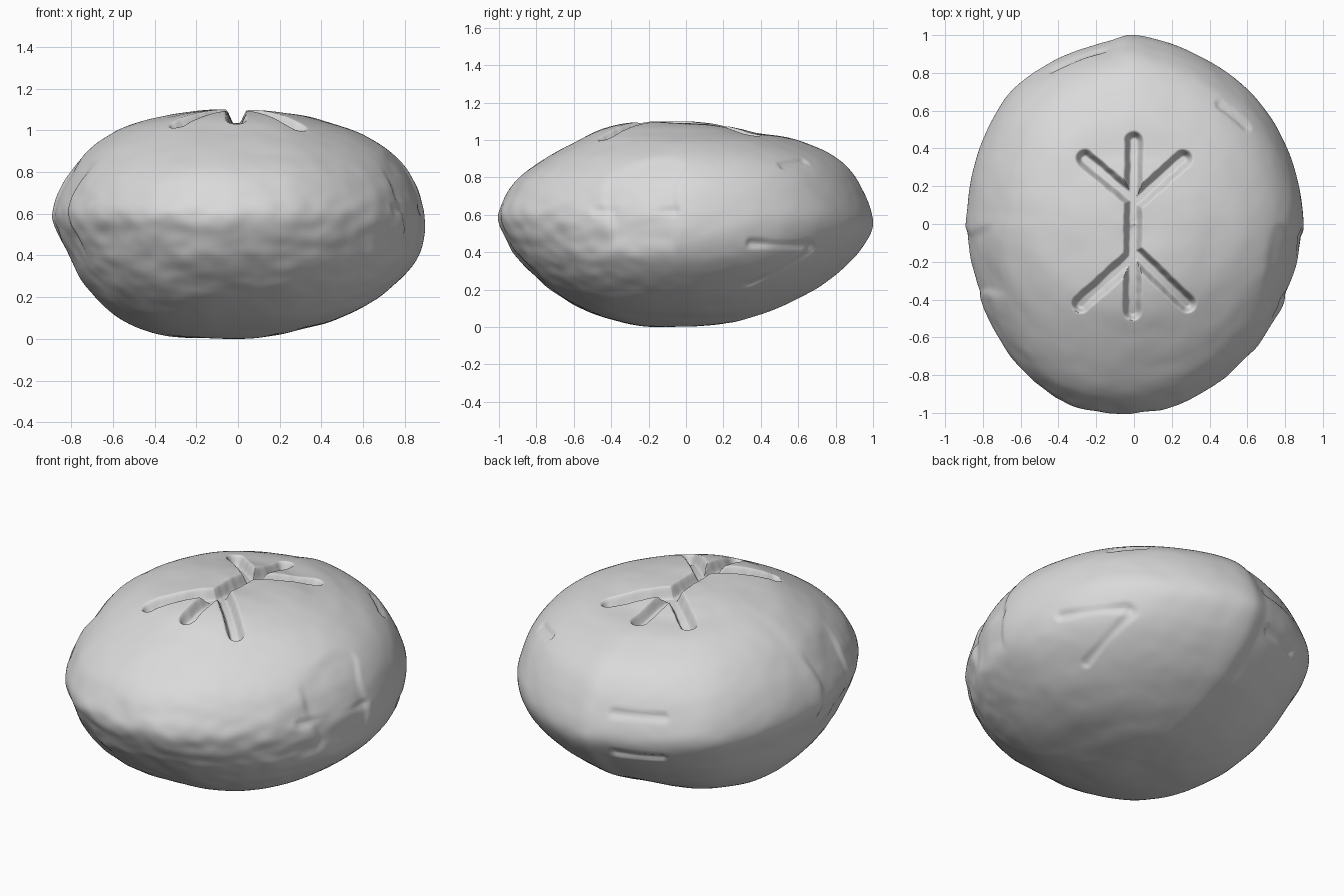
import bpy
import bmesh
import math
from mathutils import Vector, noise

cube = bpy.data.objects.get("Cube")
if cube:
    bpy.data.objects.remove(cube, do_unlink=True)

MID = 0.57          # height the outlines are measured around
CENTRE = Vector((0, 0, MID))
STEPS = 720

# Outlines of the pebble: across (x, z), along (y, z) and plan (x, y)
ACROSS = [(-.89, .6), (-.82, .42), (-.72, .24), (-.57, .1), (-.2, .005), (0, .005),
          (.3, .045), (.5, .105), (.7, .22), (.85, .37), (.89, .48), (.885, .64),
          (.8, .83), (.6, .98), (.4, 1.05), (.1, 1.09), (-.1, 1.1), (-.35, 1.07),
          (-.6, .99), (-.75, .87)]
ALONG = [(-1, .6), (-.965, .49), (-.88, .36), (-.78, .255), (-.6, .125), (-.35, .03),
         (0, .005), (.3, .04), (.55, .13), (.78, .265), (.93, .41), (1, .55), (.96, .7),
         (.85, .87), (.6, 1), (.36, 1.045), (0, 1.09), (-.22, 1.1), (-.46, 1.055),
         (-.6, .985), (-.75, .9), (-.9, .785), (-.965, .69)]
PLAN = [(.89, 0), (.85, .27), (.77, .48), (.6, .71), (.4, .86), (.16, .965), (-.02, 1),
        (-.14, .965), (-.45, .85), (-.66, .69), (-.81, .42), (-.88, .1), (-.89, -.03),
        (-.85, -.27), (-.77, -.5), (-.6, -.76), (-.4, -.92), (-.2, -.995), (.1, -.99),
        (.3, -.93), (.55, -.75), (.75, -.49), (.86, -.23)]


def polar_curve(points, centre):
    """Smooth closed curve through points, as a radius for each angle."""
    full = 2 * math.pi
    knots = sorted((math.atan2(v - centre, u) % full, math.hypot(u, v - centre))
                   for u, v in points)
    n = len(knots)

    def knot(i):
        a, r = knots[i % n]
        return a + full * (i // n), r

    def slope(i):
        (a, r), (b, s) = knot(i - 1), knot(i + 1)
        return (s - r) / (b - a)

    table = []
    for k in range(STEPS):
        angle = full * k / STEPS
        i = max([j for j in range(n) if knots[j][0] <= angle], default=-1)
        (a, r), (b, s) = knot(i), knot(i + 1)
        w, t = b - a, (angle - a) / (b - a)
        h = t * t * (3 - 2 * t)
        table.append(r * (1 - h) + s * h
                     + w * t * (1 - t) * ((1 - t) * slope(i) - t * slope(i + 1)))

    def radius(angle):
        f = (angle % full) / full * STEPS
        k = int(f)
        return table[k % STEPS] * (k + 1 - f) + table[(k + 1) % STEPS] * (f - k)
    return radius


across, along, plan = polar_curve(ACROSS, MID), polar_curve(ALONG, MID), polar_curve(PLAN, 0)


def ramp(low, high, value):
    t = min(1, max(0, (value - low) / (high - low)))
    return t * t * (3 - 2 * t)


def window(low, high, soft, value):
    return ramp(low - soft, low + soft, value) * (1 - ramp(high - soft, high + soft, value))


def pebble_point(d):
    """Blend the outlines into one surface point for a direction."""
    turn = math.atan2(d.y, d.x)
    rise = math.asin(max(-1, min(1, d.z)))
    wx, wy = math.cos(turn) ** 2, math.sin(turn) ** 2
    rx = across(rise if d.x >= 0 else math.pi - rise)
    ry = along(rise if d.y >= 0 else math.pi - rise)
    r = wx * rx + wy * ry
    # Fuller lower corners towards the front
    if d.y < 0:
        r *= 1 + .14 * wx * wy * window(-.75, -.2, .2, d.z)
    flat = r * math.cos(rise) * plan(turn) / (wx * .89 + wy)
    return Vector((flat * math.cos(turn), flat * math.sin(turn), MID + r * math.sin(rise)))


def segment_distance(p, a, b):
    ab = b - a
    t = max(0, min(1, (p - a).dot(ab) / ab.dot(ab)))
    return (p - a - ab * t).length


# Shallow scratches on the flanks: start, end, half width, depth
SCRATCHES = [((Vector(a) - CENTRE).normalized(), (Vector(b) - CENTRE).normalized(), w, depth)
             for a, b, w, depth in [
    ((.82, .35, .45), (.61, .68, .44), .035, .014),
    ((.65, .35, .22), (.58, .68, .42), .04, .01),
    ((-.16, .93, .7), (-.42, .8, .7), .03, .012),
    ((-.18, .97, .47), (-.42, .82, .47), .03, .015),
    ((.86, -.05, .62), (.74, -.48, .62), .035, .008),
    ((.46, .64, .88), (.6, .52, .86), .035, .012)]]


def weathering(p, d):
    """Inward and outward relief: hammered belt, worn flanks, scratches."""
    belt = window(.2, .72, .15, p.z)
    rough = .25 + .75 * belt * (1 - ramp(-.6, .1, p.y))
    out = rough * (.011 * noise.noise(Vector((p.x * 5, p.y * 5, p.z * 9)))
                   + .006 * noise.noise(Vector((p.x * 10, p.y * 10, p.z * 16))))
    # Irregular chipped patches on both flanks
    wobble = .08 * noise.noise(p * 4)
    chip = window(-.4, -.04, .025, p.y + wobble) * window(.45, .82, .05, p.z + wobble)
    out -= .012 * chip * ramp(.6, .75, abs(p.x))
    for a, b, width, depth in SCRATCHES:
        out -= depth * (1 - ramp(width * .3, width, segment_distance(d, a, b)))
    return out


# Carved grooves on the top: a stem with two pairs of branches
STROKES = [(Vector((0, .44)), Vector((-.01, -.46)))]
for side in (-1, 1):
    STROKES.append((Vector((.01, .12)), Vector((side * .26, .345))))
    STROKES.append((Vector((.01, -.16)), Vector((side * .28, -.42))))


def groove_depth(p):
    d = min(segment_distance(p.xy, a, b) for a, b in STROKES)
    d += .004 * noise.noise(p * 20)
    return .064 * (1 - ramp(.014, .054, d))


# Pebble body
bm = bmesh.new()
bmesh.ops.create_icosphere(bm, subdivisions=7, radius=1)
for v in bm.verts:
    d = v.co.normalized()
    p = pebble_point(d)
    v.co = p + weathering(p, d) * (p - CENTRE).normalized()

# Finer mesh where the grooves are carved
fine = [e for e in bm.edges if all(
    v.co.z > .9 and min(segment_distance(v.co.xy, a, b) for a, b in STROKES) < .08
    for v in e.verts)]
bmesh.ops.subdivide_edges(bm, edges=fine, cuts=1, use_grid_fill=True)
for v in bm.verts:
    if v.co.z > .9:
        v.co.z -= groove_depth(v.co)

# Rest on the ground
base = min(v.co.z for v in bm.verts)
bmesh.ops.translate(bm, verts=bm.verts, vec=(0, 0, -base))
bmesh.ops.triangulate(bm, faces=[f for f in bm.faces if len(f.verts) > 3])

mesh = bpy.data.meshes.new("carved_stone")
bm.to_mesh(mesh)
bm.free()
stone = bpy.data.objects.new("carved_stone", mesh)
bpy.context.collection.objects.link(stone)

# Pale grey stone
grey = bpy.data.materials.new("pale_grey_stone")
grey.use_nodes = True
grey.diffuse_color = (.7, .7, .7, 1)
grey.node_tree.nodes["Principled BSDF"].inputs["Base Color"].default_value = (.7, .7, .7, 1)
mesh.materials.append(grey)

bpy.ops.object.select_all(action='DESELECT')
stone.select_set(True)
bpy.context.view_layer.objects.active = stone
bpy.ops.object.shade_smooth_by_angle(angle=math.radians(50))
